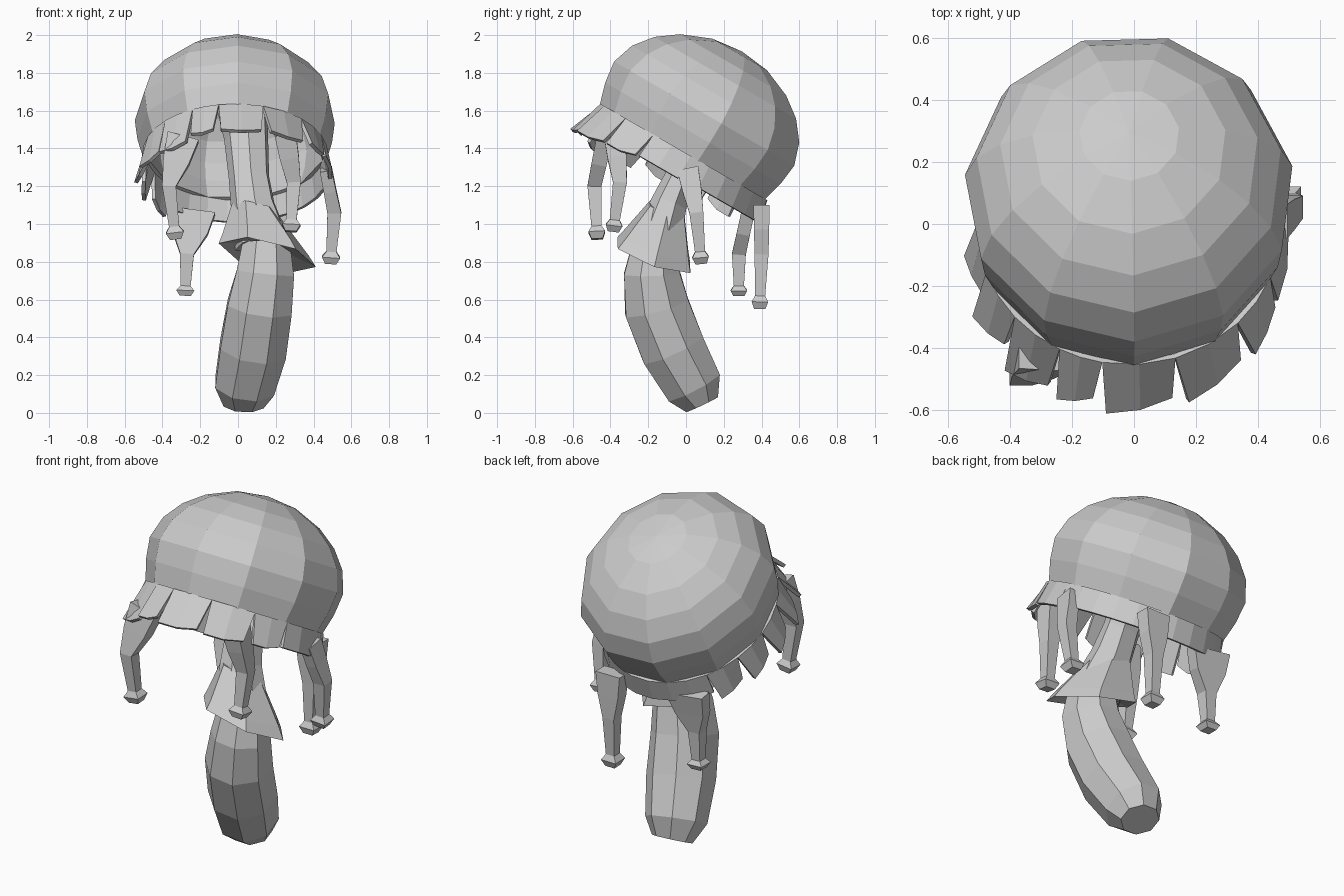
import bpy, bmesh, math
from mathutils import Vector, Matrix

if "Cube" in bpy.data.objects:
    bpy.data.objects.remove(bpy.data.objects["Cube"])

grey = bpy.data.materials.new("pale_grey")
grey.use_nodes = True
grey.diffuse_color = (0.6, 0.6, 0.6, 1)
grey.node_tree.nodes["Principled BSDF"].inputs["Base Color"].default_value = (0.6, 0.6, 0.6, 1)


def finish(name, bm):
    bmesh.ops.recalc_face_normals(bm, faces=bm.faces)
    mesh = bpy.data.meshes.new(name)
    bm.to_mesh(mesh)
    bm.free()
    mesh.materials.append(grey)
    obj = bpy.data.objects.new(name, mesh)
    bpy.context.collection.objects.link(obj)
    return obj


def bridge(bm, a, b):
    n = len(a)
    for i in range(n):
        bm.faces.new((a[i], a[(i + 1) % n], b[(i + 1) % n], b[i]))


def loft(name, path, sides, turn=0.0, axis=None):
    """Rings along a path of (x, y, z, x radius, y radius), square to the path or to an axis."""
    bm = bmesh.new()
    pts = [Vector(p[:3]) for p in path]
    rings = []
    for i, p in enumerate(path):
        t = Vector(axis) if axis else pts[min(i + 1, len(pts) - 1)] - pts[max(i - 1, 0)]
        t.normalize()
        u = Vector((1, 0, 0))
        u = (u - t * u.dot(t)).normalized()
        v = t.cross(u)
        ring = []
        for k in range(sides):
            a = turn + math.tau * k / sides
            ring.append(bm.verts.new(pts[i] + u * p[3] * math.cos(a) + v * p[4] * math.sin(a)))
        rings.append(ring)
    for a, b in zip(rings, rings[1:]):
        bridge(bm, a, b)
    bm.faces.new(rings[0])
    bm.faces.new(rings[-1])
    return finish(name, bm)


# Cap: a dome of eleven segments, leaning back
SEG = 11
cap_frame = Matrix.Translation((-0.015, -0.056, 1.303)) @ Matrix.Rotation(math.radians(-30), 4, "X")


def rim(angle, r, h):
    return Vector((0.955 * r * math.sin(angle), -r * math.cos(angle), h))


def thicken(obj, amount):
    mod = obj.modifiers.new("thickness", "SOLIDIFY")
    mod.thickness = amount
    mod.offset = -1
    obj.matrix_world = cap_frame


profile = [(0.51, 0.08), (0.545, 0.2), (0.56, 0.32), (0.52, 0.44),
           (0.44, 0.54), (0.33, 0.62), (0.17, 0.685)]
bm = bmesh.new()
rings = [[bm.verts.new(rim(math.tau * k / SEG + 0.03, r, h)) for k in range(SEG)] for r, h in profile]
for a, b in zip(rings, rings[1:]):
    bridge(bm, a, b)
pole = bm.verts.new((0, 0, 0.705))
for k in range(SEG):
    bm.faces.new((rings[-1][k], rings[-1][(k + 1) % SEG], pole))
thicken(finish("cap", bm), 0.02)

# Fringe: flared panels, notched at the front, ragged on the right, plain elsewhere
front_cuts = [-0.48, -0.18, 0.31, 0.8, 1.2]
plain_cuts = [1.2 + 0.45 * i for i in range(7)]
right_cuts = [3.9 + (math.tau - 0.48 - 3.9) * i / 5 for i in range(6)]
bm = bmesh.new()
for cuts, gap, drop in ((front_cuts, 0.045, 0.0), (plain_cuts, 0.0, 0.0), (right_cuts, 0.05, 0.05)):
    for b0, b1 in zip(cuts, cuts[1:]):
        mid = (b0 + b1) / 2
        front = max(0, math.cos(mid))
        r, low = 0.535 + 0.035 * front, -0.035 - 0.07 * front - drop
        top = [bm.verts.new(rim(b, 0.512, 0.09)) for b in (b0, mid, b1)]
        bottom = [bm.verts.new(rim(b0 + gap, r + gap * 0.4, low)),
                  bm.verts.new(rim(mid, r, low)),
                  bm.verts.new(rim(b1 - gap, r - gap * 0.3, low + gap * 0.5))]
        for i in range(2):
            bm.faces.new((top[i], top[i + 1], bottom[i + 1], bottom[i]))
bmesh.ops.remove_doubles(bm, verts=bm.verts, dist=0.001)
thicken(finish("cap_fringe", bm), 0.02)

# Stem: a bent bulb with a slanted foot
loft("stem", [(0.03, 0.085, 0.045, 0.115, 0.1), (0.035, 0.04, 0.14, 0.17, 0.165),
              (0.08, -0.07, 0.34, 0.19, 0.185), (0.115, -0.155, 0.56, 0.185, 0.185),
              (0.145, -0.18, 0.74, 0.165, 0.16), (0.15, -0.165, 0.9, 0.135, 0.125)], 8, 0.39)

# Neck: reaches from the stem up into the cap
loft("neck", [(0.13, -0.15, 0.9, 0.15, 0.13), (0.08, -0.09, 1.1, 0.12, 0.1),
              (0.06, -0.03, 1.25, 0.11, 0.08), (0.045, 0.07, 1.46, 0.12, 0.09),
              (0.0, 0.24, 1.83, 0.16, 0.13)], 7, 0.3)

# Collar: flared skirt around the neck, lower at the back left
loft("collar", [(0.15, -0.165, 0.87, 0.13, 0.12), (0.155, -0.17, 0.835, 0.265, 0.235),
                (0.145, -0.155, 0.89, 0.235, 0.205), (0.09, -0.1, 1.08, 0.125, 0.11)],
     6, 0.1, axis=(0.24, 0.36, 1))


# Tendrils: tapering arms that end in a knob
def tendril(name, root, bend, tip, wide, deep):
    root, bend, tip = Vector(root), Vector(bend), Vector(tip)
    rows = [(root, wide, deep), (root.lerp(bend, 0.5), wide * 0.7 + 0.015, deep * 0.7 + 0.015),
            (bend, 0.052, 0.052), (bend.lerp(tip, 0.76), 0.038, 0.038),
            (bend.lerp(tip, 0.87), 0.068, 0.062), (tip, 0.042, 0.042)]
    loft(name, [(*p, rx, ry) for p, rx, ry in rows], 4, math.pi / 4)


tendril("front_right_tendril", (-0.29, -0.43, 1.46), (-0.365, -0.485, 1.2), (-0.33, -0.47, 0.92), 0.12, 0.06)
tendril("front_left_tendril", (0.25, -0.38, 1.48), (0.295, -0.35, 1.22), (0.28, -0.385, 0.96), 0.08, 0.08)
tendril("left_tendril", (0.465, 0.01, 1.29), (0.51, 0.055, 1.06), (0.49, 0.08, 0.79), 0.045, 0.08)
tendril("back_right_tendril", (-0.24, 0.33, 1.07), (-0.27, 0.28, 0.84), (-0.28, 0.28, 0.62), 0.17, 0.05)
tendril("back_left_tendril", (0.2, 0.4, 1.1), (0.2, 0.4, 0.84), (0.2, 0.39, 0.55), 0.11, 0.06)
